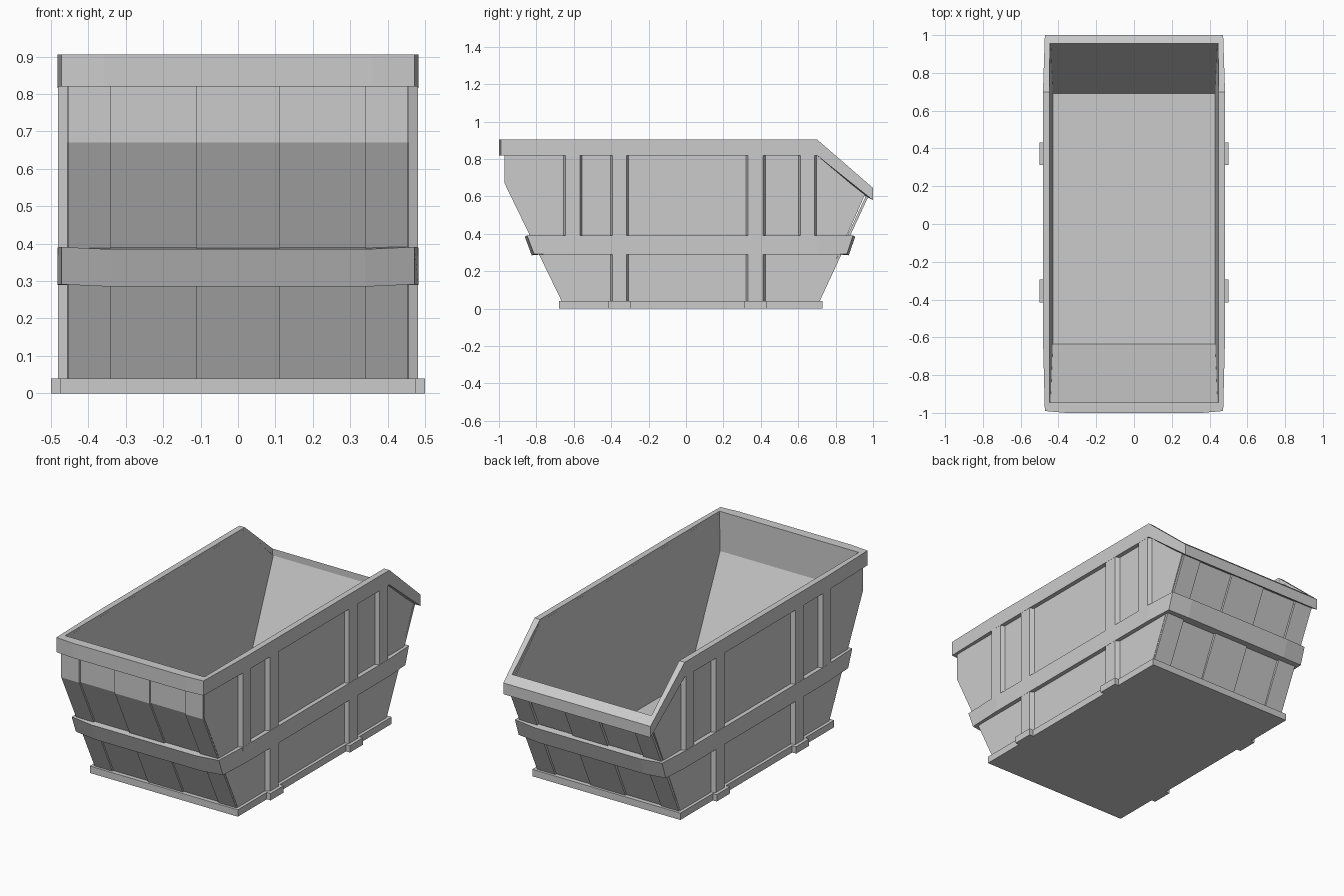
import bpy, bmesh

if "Cube" in bpy.data.objects:
    bpy.data.objects.remove(bpy.data.objects["Cube"])


def make(name, verts, faces):
    bm = bmesh.new()
    vs = [bm.verts.new(v) for v in verts]
    for f in faces:
        bm.faces.new([vs[i] for i in f])
    bmesh.ops.recalc_face_normals(bm, faces=bm.faces)
    me = bpy.data.meshes.new(name)
    bm.to_mesh(me)
    bm.free()
    ob = bpy.data.objects.new(name, me)
    bpy.context.collection.objects.link(ob)
    return ob


def prism(name, profile, x0, x1):
    """Extrude a (y, z) polygon from x0 to x1."""
    n = len(profile)
    verts = [(x, y, z) for x in (x0, x1) for y, z in profile]
    faces = [list(range(n)), list(range(n, 2 * n))]
    faces += [(i, (i + 1) % n, n + (i + 1) % n, n + i) for i in range(n)]
    return make(name, verts, faces)


def box(name, x0, x1, y0, y1, z0, z1):
    return prism(name, [(y0, z0), (y1, z0), (y1, z1), (y0, z1)], x0, x1)


def ring(name, half):
    """Closed hoop from right-half stations of four (x, y, z) points, mirrored to the left."""
    st = half + [[(-x, y, z) for x, y, z in s] for s in reversed(half)]
    n = len(st)
    faces = []
    for i in range(n):
        a, b = 4 * i, 4 * ((i + 1) % n)
        faces += [(a + k, a + (k + 1) % 4, b + (k + 1) % 4, b + k) for k in range(4)]
    return make(name, [p for s in st for p in s], faces)


# Hollow body: outer and inner side profiles (y, z), open at the top
outer = [(-.96, .89), (-.96, .67), (-.65, .03), (.70, .03), (.97, .64), (.70, .89)]
inner = [(-.945, .89), (-.945, .675), (-.635, .05), (.69, .05), (.955, .645), (.70, .89)]
verts = [(s * .457, y, z) for s in (1, -1) for y, z in outer]
verts += [(s * (.43 + .02 * (z - .05)), y, z) for s in (1, -1) for y, z in inner]
faces = [list(range(k, k + 6)) for k in (0, 6, 12, 18)]
for k in (0, 12):
    faces += [(k + i, k + i + 1, k + i + 7, k + i + 6) for i in range(4)]
for k in (0, 6):
    faces += [(k + a, k + b, k + b + 12, k + a + 12) for a, b in ((4, 5), (5, 0))]
faces += [(0, 6, 18, 12), (4, 10, 22, 16)]
make("skip_body", verts, faces)

# Raised end panels on the sloping front and back
front = [(-.97, .83), (-.97, .67), (-.66, .03), (-.645, .03), (-.955, .67), (-.955, .83)]
back = [(.71, .03), (.98, .61), (.965, .61), (.695, .03)]
for label, x0, x1 in (("left", -.455, -.34), ("middle", -.112, .112), ("right", .34, .455)):
    prism("front_panel_" + label, front, x0, x1)
    prism("back_panel_" + label, back, x0, x1)

# Top rim, dropping down toward the back
def rim_station(xo, yo, xi, yi, zo=(.905, .82), zi=(.905, .82)):
    return [(xo, yo, zo[0]), (xo, yo, zo[1]), (xi, yi, zi[1]), (xi, yi, zi[0])]

ring("top_rim", [
    rim_station(.36, -1.0, .36, -.945),
    rim_station(.472, -.99, .447, -.945),
    rim_station(.482, -.60, .447, -.60),
    rim_station(.482, .70, .447, .70),
    rim_station(.472, 1.0, .447, .955, (.645, .58), (.684, .605)),
])

# Middle belt that follows the slope of the ends
def belt_station(xo, top, bottom, xi, itop, ibottom, dz=0):
    return [(xo, top, .385 + dz), (xo, bottom, .285 + dz), (xi, ibottom, .29), (xi, itop, .39)]

ring("middle_belt", [
    belt_station(.34, -.862, -.825, .34, -.82, -.772),
    belt_station(.472, -.85, -.812, .45, -.82, -.772, .006),
    belt_station(.482, -.60, -.60, .45, -.60, -.60, .005),
    belt_station(.482, .70, .70, .45, .68, .68, .005),
    belt_station(.472, .893, .86, .45, .865, .817, .006),
    belt_station(.34, .905, .87, .34, .865, .817),
])

# Upright side ribs with slanted flanks
def rib(name, side, y0, y1, z0, z1):
    b = .007
    pts = [(side * x, y, z) for z in (z0, z1)
           for x, y in ((.45, y0 - b), (.481, y0 + b), (.481, y1 - b), (.45, y1 + b))]
    make(name, pts, [(0, 1, 2, 3), (4, 5, 6, 7)] +
         [(i, (i + 1) % 4, 4 + (i + 1) % 4, 4 + i) for i in range(4)])

for label, s in (("right", 1), ("left", -1)):
    for i, (y0, y1, z0) in enumerate(((-.65, -.56, .37), (-.40, -.31, .03),
                                      (.325, .42, .03), (.605, .695, .37))):
        rib(f"side_rib_{label}_{i}", s, y0, y1, z0, .84)
    # Foot tabs under the long ribs
    for i, y in enumerate((-.355, .372)):
        box(f"foot_tab_{label}_{i}", s * .45, s * .5, y - .06, y + .06, 0, .04)

# Base plate
box("base_plate", -.475, .475, -.68, .73, 0, .04)
